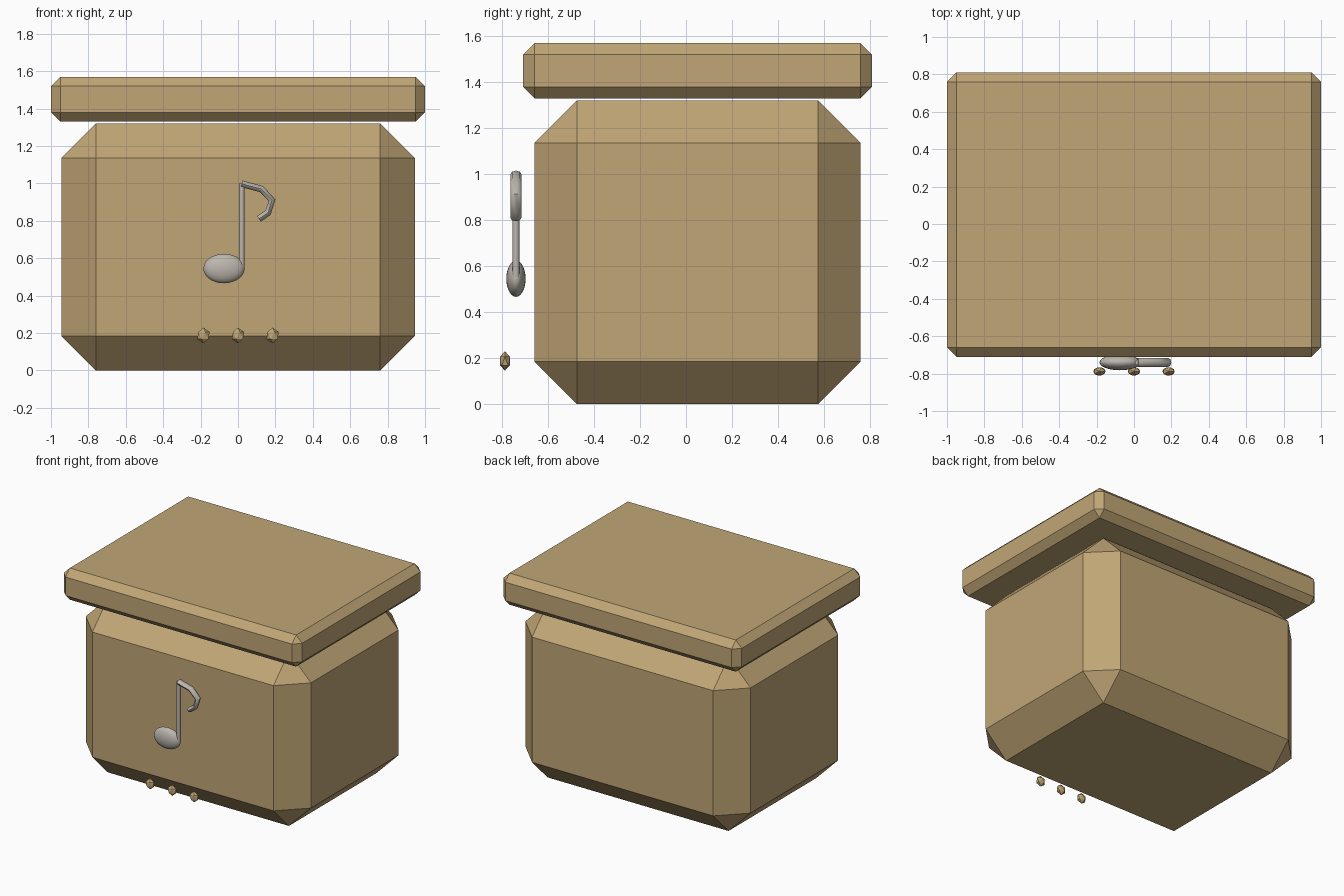
import bpy
import math

default = bpy.data.objects.get("Cube")
if default:
    bpy.data.objects.remove(default, do_unlink=True)


def make_material(name, color):
    mat = bpy.data.materials.new(name)
    mat.use_nodes = True
    mat.diffuse_color = (*color, 1)
    bsdf = next(n for n in mat.node_tree.nodes if n.type == "BSDF_PRINCIPLED")
    bsdf.inputs["Base Color"].default_value = (*color, 1)
    return mat


tan = make_material("tan wood", (0.53, 0.38, 0.18))
silver = make_material("silver metal", (0.50, 0.47, 0.42))


def finish(name, mat, scale=(1, 1, 1), smooth=False):
    """Name, scale and colour the object just added."""
    obj = bpy.context.object
    obj.name = name
    obj.scale = scale
    bpy.ops.object.transform_apply(location=False, rotation=False, scale=True)
    obj.data.materials.append(mat)
    if smooth:
        bpy.ops.object.shade_smooth_by_angle(angle=math.radians(50))
    return obj


def chamfered_box(name, size, center, chamfer):
    bpy.ops.mesh.primitive_cube_add(size=1, location=center)
    obj = finish(name, tan, size)
    bevel = obj.modifiers.new("chamfer", "BEVEL")
    bevel.width = chamfer
    bevel.segments = 1
    bevel.limit_method = "NONE"


# Box and floating lid
chamfered_box("box_body", (1.89, 1.42, 1.32), (0, 0.05, 0.66), 0.185)
chamfered_box("lid", (2, 1.52, 0.24), (0, 0.05, 1.45), 0.05)

# Row of small feet beads in front
for side, x in (("right", -0.185), ("middle", 0), ("left", 0.185)):
    bpy.ops.mesh.primitive_ico_sphere_add(subdivisions=1, radius=1, location=(x, -0.788, 0.187))
    finish(f"bead_{side}", tan, (0.037, 0.025, 0.042))

# Music note: head, stem and hooked flag
NOTE_Y = -0.74
bpy.ops.mesh.primitive_uv_sphere_add(segments=24, ring_count=14, radius=1,
                                     location=(-0.075, NOTE_Y, 0.545))
finish("note_head", silver, (0.11, 0.042, 0.079), smooth=True)

bpy.ops.mesh.primitive_cylinder_add(vertices=12, radius=0.015, depth=0.45,
                                    location=(0.02, NOTE_Y, 0.775))
finish("note_stem", silver, smooth=True)

curve = bpy.data.curves.new("note_flag", "CURVE")
curve.dimensions = "3D"
curve.bevel_depth = 0.018
curve.bevel_resolution = 2
curve.use_fill_caps = True
path = [(0.02, 0.998), (0.125, 0.97), (0.182, 0.91), (0.16, 0.843), (0.112, 0.81)]
spline = curve.splines.new("POLY")
spline.points.add(len(path) - 1)
for point, (x, z) in zip(spline.points, path):
    point.co = (x, 0, z, 1)
flag = bpy.data.objects.new("note_flag", curve)
flag.location.y = NOTE_Y
bpy.context.collection.objects.link(flag)
bpy.ops.object.select_all(action="DESELECT")
flag.select_set(True)
bpy.context.view_layer.objects.active = flag
bpy.ops.object.convert(target="MESH")
finish("note_flag", silver, (1, 1.35, 1), smooth=True)
